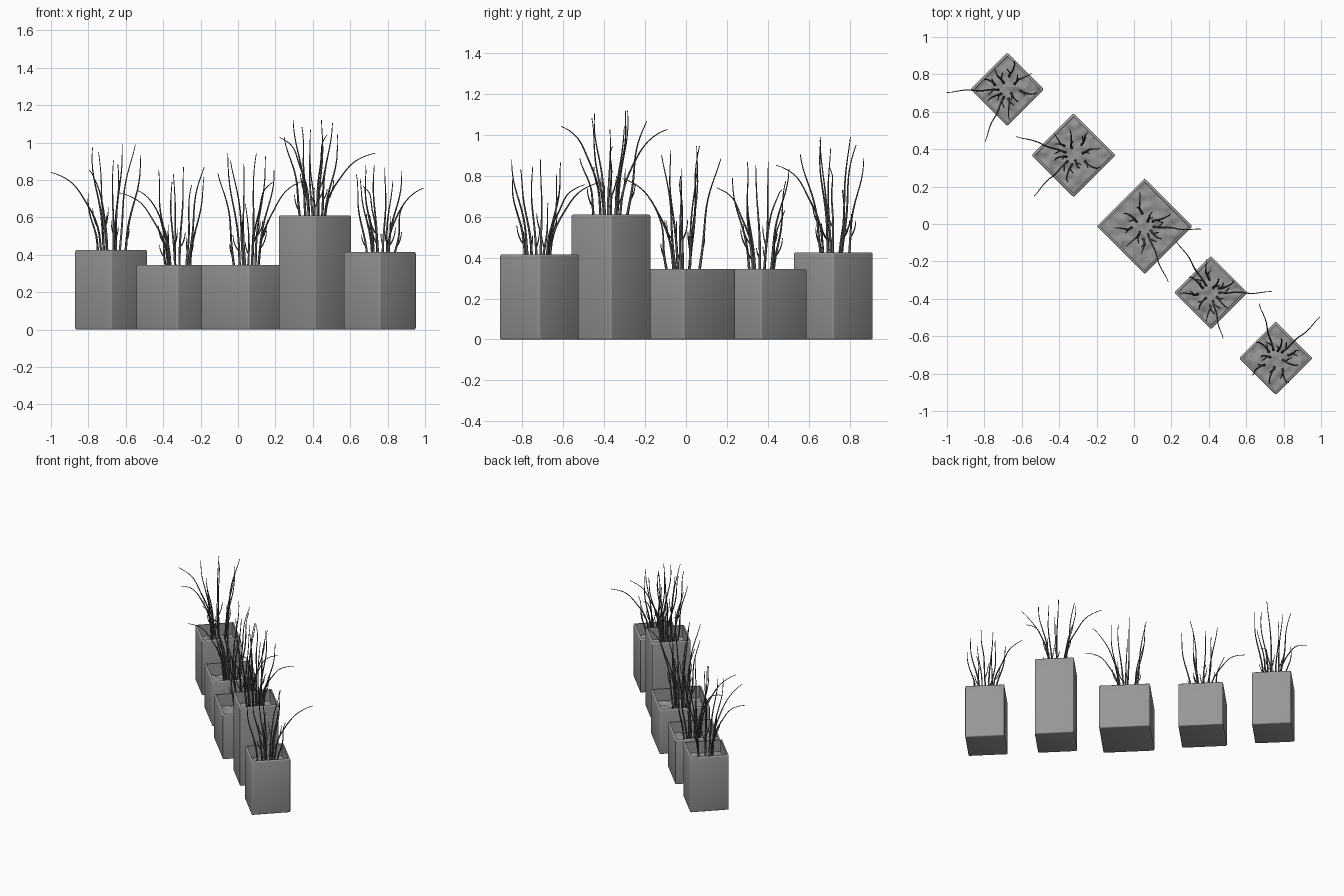
import bpy, bmesh, math, random
from mathutils import Vector, noise

if "Cube" in bpy.data.objects:
    bpy.data.objects.remove(bpy.data.objects["Cube"])

random.seed(4)
WALL, RECESS = 0.014, 0.09

# x, y, half diagonal, pot height, plant height, plant turn (degrees)
POTS = [
    (-0.678, 0.72, 0.194, 0.425, 0.575, 182),
    (-0.323, 0.368, 0.222, 0.345, 0.535, 161),
    (0.057, -0.012, 0.253, 0.345, 0.61, -68),
    (0.411, -0.367, 0.194, 0.61, 0.52, -70),
    (0.758, -0.717, 0.194, 0.415, 0.475, 42),
]

# upright stems: angle, base radius, tip radius, relative height
STEMS = [
    (30, 0.04, 0.12, 0.97), (95, 0.05, 0.15, 0.85), (130, 0.03, 0.09, 1.0),
    (170, 0.07, 0.17, 0.90), (215, 0.05, 0.14, 1.0), (255, 0.07, 0.15, 0.82),
    (300, 0.04, 0.13, 0.93), (335, 0.07, 0.14, 0.55),
]


def material(name, v):
    m = bpy.data.materials.new(name)
    m.diffuse_color = (v, v, v, 1)
    m.use_nodes = True
    m.node_tree.nodes["Principled BSDF"].inputs["Base Color"].default_value = m.diffuse_color
    return m


POT_MAT = material("dark_grey", 0.31)
SOIL_MAT = material("soil_grey", 0.3)
STEM_MAT = material("stem_black", 0.1)


def finish(name, bm, mat, angle=40):
    mesh = bpy.data.meshes.new(name)
    bm.to_mesh(mesh)
    bm.free()
    mesh.materials.append(mat)
    ob = bpy.data.objects.new(name, mesh)
    bpy.context.collection.objects.link(ob)
    bpy.ops.object.select_all(action='DESELECT')
    bpy.context.view_layer.objects.active = ob
    ob.select_set(True)
    bpy.ops.object.shade_smooth_by_angle(angle=math.radians(angle))
    return ob


def make_pot(i, x, y, side, h):
    # square tub with softened edges and a hollow top
    bm = bmesh.new()
    bmesh.ops.create_cube(bm, size=1)
    bmesh.ops.scale(bm, vec=(side, side, h), verts=bm.verts)
    bmesh.ops.translate(bm, vec=(0, 0, h / 2), verts=bm.verts)
    bmesh.ops.bevel(bm, geom=bm.edges[:], offset=0.008, segments=3,
                    profile=0.5, affect='EDGES')
    top = max(bm.faces, key=lambda f: f.calc_center_median().z * 100 + f.calc_area())
    bmesh.ops.inset_region(bm, faces=[top], thickness=WALL - 0.006)
    floor = bmesh.ops.extrude_face_region(bm, geom=[top])
    moved = [v for v in floor['geom'] if isinstance(v, bmesh.types.BMVert)]
    bmesh.ops.translate(bm, vec=(0, 0, -RECESS - 0.02), verts=moved)
    if top.is_valid:
        bmesh.ops.delete(bm, geom=[top], context='FACES_ONLY')
    ob = finish(f"planter_box_{i}", bm, POT_MAT)
    ob.location = (x, y, 0)
    ob.rotation_euler.z = math.pi / 4


def make_soil(i, x, y, side, h):
    # lumpy earth below the rim
    bm = bmesh.new()
    bmesh.ops.create_grid(bm, x_segments=28, y_segments=28, size=side / 2 - WALL)
    for v in bm.verts:
        v.co.z = 0.013 * noise.noise(Vector((v.co.x * 24 + i * 5, v.co.y * 24, i)))
    ob = finish(f"soil_{i}", bm, SOIL_MAT, 180)
    ob.location = (x, y, h - RECESS)
    ob.rotation_euler.z = math.pi / 4


def add_path(curve, pts, r0, r1):
    sp = curve.splines.new('POLY')
    sp.points.add(len(pts) - 1)
    for k, p in enumerate(pts):
        sp.points[k].co = (*p, 1)
        sp.points[k].radius = r0 + (r1 - r0) * k / (len(pts) - 1)


def polar(angle, r, z):
    return Vector((r * math.cos(angle), r * math.sin(angle), z))


def add_twig(curve, start, angle, length):
    # short side shoot curving upward
    pts = [start + polar(angle, length * 0.4 * math.sin(t * 1.5), length * t ** 1.3)
           for t in (0, 0.25, 0.5, 0.75, 1)]
    add_path(curve, pts, 0.0045, 0.0018)


def make_plant(i, x, y, h, tall, turn):
    curve = bpy.data.curves.new(f"bare_stems_{i}", 'CURVE')
    curve.dimensions = '3D'
    curve.bevel_depth = 1.0
    curve.bevel_resolution = 1
    curve.use_fill_caps = True
    N = 16
    # upright wavy stems with side shoots
    for a, rb, rt, rel in STEMS:
        a = math.radians(a)
        ph = random.uniform(0, 6.28)
        pts = []
        for k in range(N + 1):
            t = k / N
            sway = 0.015 * math.sin(t * 8 + ph) * t
            r = rb + (rt - rb) * t ** 1.3 + sway
            pts.append(polar(a + 0.07 * math.sin(5 * t + ph), r,
                             -RECESS - 0.01 + t * (tall * rel + RECESS)))
        add_path(curve, pts, 0.0075, 0.002)
        add_twig(curve, pts[random.choice((4, 5, 6))], a + random.choice((-0.8, 0.8)),
                 random.uniform(0.05, 0.1))
    # long arching stems; the fourth pot has a third one
    arches = [(0, 0.32, 0.74), (64, 0.30, 0.76)]
    if i == 4:
        arches = [(70, 0.32, 0.66), (-6, 0.25, 0.85), (193, 0.33, 0.82)]
    for a, reach, rel in arches:
        a = math.radians(a)
        pts = []
        for k in range(N + 1):
            t = k / N * math.radians(82)
            r = 0.045 + (reach - 0.045) * (1 - math.cos(t)) / 0.861
            wob = 0.004 * math.sin(k * 0.9)
            pts.append(polar(a + wob * 5, r + wob,
                             -RECESS - 0.01 + (tall * rel + RECESS) * math.sin(t) / 0.99))
        add_path(curve, pts, 0.0065, 0.0018)
        add_twig(curve, pts[5], a + 0.8, 0.1)
    curve.materials.append(STEM_MAT)
    ob = bpy.data.objects.new(f"bare_stems_{i}", curve)
    bpy.context.collection.objects.link(ob)
    ob.location = (x, y, h)
    ob.rotation_euler.z = math.radians(turn)
    bpy.ops.object.select_all(action='DESELECT')
    bpy.context.view_layer.objects.active = ob
    ob.select_set(True)
    bpy.ops.object.convert(target='MESH')
    bpy.ops.object.shade_smooth_by_angle(angle=math.radians(60))


for i, (x, y, d, h, tall, turn) in enumerate(POTS, 1):
    side = d * math.sqrt(2) + 0.003
    make_pot(i, x, y, side, h)
    make_soil(i, x, y, side, h)
    make_plant(i, x, y, h, tall, turn)
